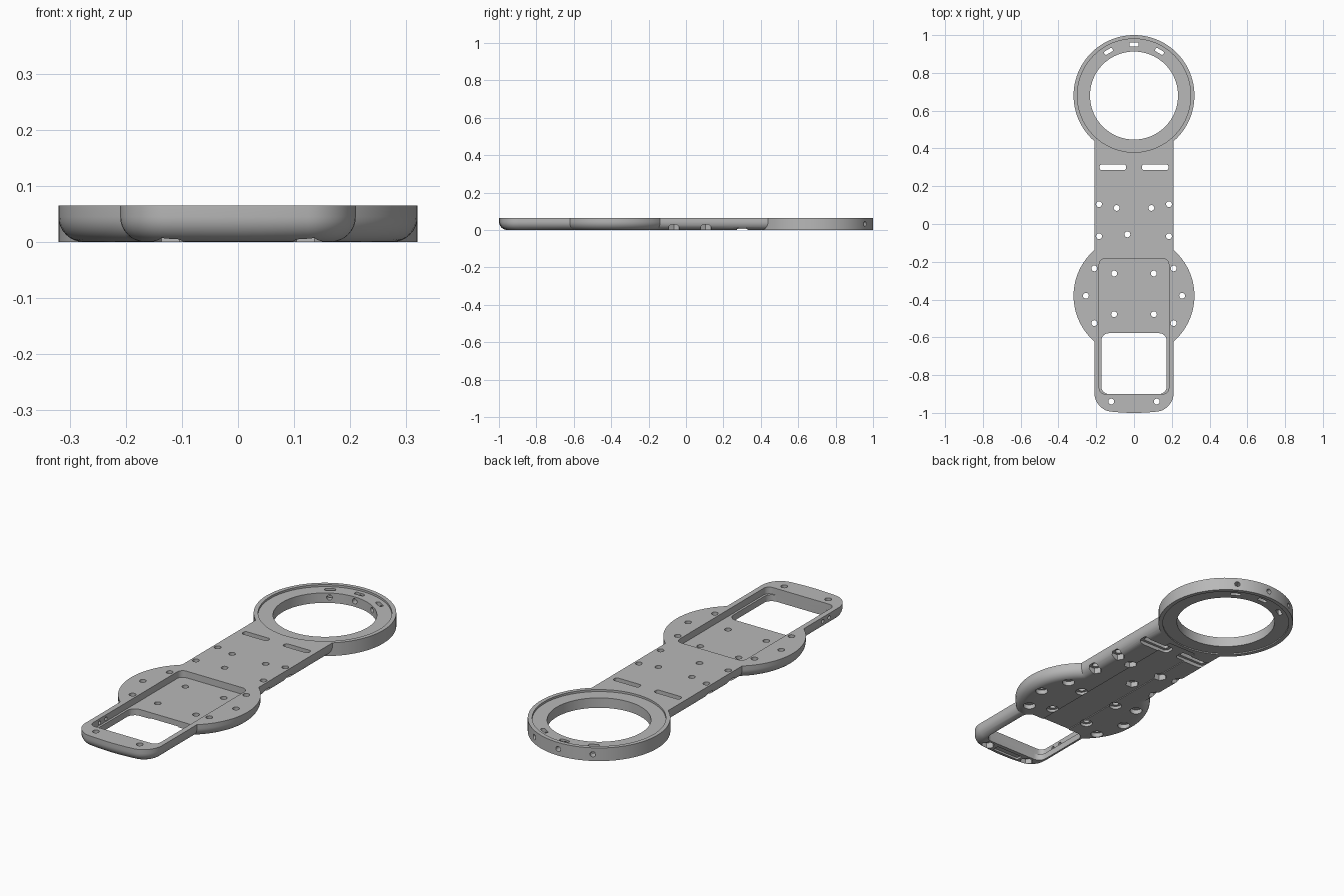
import bpy, bmesh, math
from mathutils import Matrix, Vector

if "Cube" in bpy.data.objects:
    bpy.data.objects.remove(bpy.data.objects["Cube"], do_unlink=True)

TOP = 0.065          # plate thickness
FLOOR = 0.032        # tray floor height
FILLET = 0.045       # rounded lower edge
HEAD_Y, DISC_Y, R = 0.68, -0.38, 0.32

grey = bpy.data.materials.new("plain grey")
grey.use_nodes = True
colour = (0.48, 0.48, 0.48, 1)
grey.diffuse_color = colour
grey.node_tree.nodes["Principled BSDF"].inputs["Base Color"].default_value = colour


def loft(bm, layers):
    """Join a stack of (outline, z) layers into a closed solid."""
    rings = [[bm.verts.new((x, y, z)) for x, y in pts] for pts, z in layers]
    n = len(rings[0])
    for a, b in zip(rings, rings[1:]):
        for i in range(n):
            bm.faces.new((a[i], a[(i + 1) % n], b[(i + 1) % n], b[i]))
    bm.faces.new(rings[0][::-1])
    bm.faces.new(rings[-1])


def circle(x, y, r, n=24, turn=0.0):
    return [(x + r * math.cos(turn + math.tau * i / n),
             y + r * math.sin(turn + math.tau * i / n)) for i in range(n)]


def rounded(x0, x1, y0, y1, r, n=6, turn=0.0):
    """Rounded rectangle outline, optionally turned about its middle."""
    cx, cy = (x0 + x1) / 2, (y0 + y1) / 2
    corners = ((x1 - r, y1 - r), (x0 + r, y1 - r), (x0 + r, y0 + r), (x1 - r, y0 + r))
    pts = []
    for k, (px, py) in enumerate(corners):
        for i in range(n + 1):
            a = math.pi / 2 * (k + i / n)
            dx, dy = px + r * math.cos(a) - cx, py + r * math.sin(a) - cy
            pts.append((cx + dx * math.cos(turn) - dy * math.sin(turn),
                        cy + dx * math.sin(turn) + dy * math.cos(turn)))
    return pts


def handle_outline(d):
    """Long slab with a softly bowed front end, inset by d."""
    w, r = 0.21 - d, 0.085 - d
    pts = [(w, 0.55), (-w, 0.55)]
    left = [(-w + r - r * math.cos(a), -0.98 + d + r - r * math.sin(a))
            for a in (math.pi / 2 * i / 10 for i in range(11))]
    mid = [(w * t, -0.98 + d) for t in (-0.4, -0.2, 0, 0.2, 0.4)]
    right = [(-x, y) for x, y in reversed(left)]
    for x, y in left + mid + right:
        pts.append((x, y - 0.02 * (1 - (x / w) ** 2)))
    return pts


def filleted(outline, steps=8):
    """Layers rising from a rounded lower edge to the flat top."""
    layers = []
    for i in range(steps + 1):
        a = math.pi / 2 * i / steps
        layers.append((outline(FILLET * (1 - math.sin(a))), FILLET * (1 - math.cos(a))))
    return layers + [(outline(0), TOP)]


def solid(name, build):
    bm = bmesh.new()
    build(bm)
    bmesh.ops.recalc_face_normals(bm, faces=bm.faces)
    mesh = bpy.data.meshes.new(name)
    bm.to_mesh(mesh)
    bm.free()
    ob = bpy.data.objects.new(name, mesh)
    bpy.context.collection.objects.link(ob)
    mesh.materials.append(grey)
    return ob


def prisms(*items):
    """Builder for separate upright prisms given as (outline, z0, z1)."""
    def build(bm):
        for pts, z0, z1 in items:
            loft(bm, [(pts, z0), (pts, z1)])
    return build


def both(points):
    return [(s * x, y) for x, y in points for s in (-1, 1)]


# Hole layout
neck_holes = both([(0.185, 0.105), (0.185, -0.065), (0.092, 0.085), (0.12, -0.94)]) + [(-0.035, -0.055)]
disc_holes = both([(0.255, DISC_Y), (0.21, -0.235), (0.21, -0.525)])
tray_holes = both([(0.105, -0.262), (0.105, -0.478)])
slot_x = (-0.112, 0.112)
ring_angles = [math.radians(a) for a in (60, 90, 120)]

# Main solids
body = solid("mounting_plate", lambda bm: loft(bm, filleted(handle_outline)))
disc = solid("side_disc", lambda bm: loft(bm, filleted(lambda d: circle(0, DISC_Y, R - d, 96))))
ring = solid("head_ring", prisms((circle(0, HEAD_Y, R, 96), 0, TOP)))

# Large openings
opening = solid("ring_opening", prisms((circle(0, HEAD_Y, 0.233, 96), -0.1, 0.2)))
rebates = solid("ring_rebates", prisms((circle(0, HEAD_Y, 0.3, 96), TOP - 0.01, 0.2),
                                       (circle(0, HEAD_Y, 0.3, 96), -0.1, 0.006)))
tray = solid("tray_pocket", prisms((rounded(-0.184, 0.184, -0.9, -0.183, 0.03), FLOOR, 0.2)))
window = solid("tray_window", prisms((rounded(-0.173, 0.173, -0.9, -0.578, 0.04), -0.1, 0.1)))

# Underside recesses
channel = solid("under_channel", prisms(
    (rounded(-0.08, 0.08, -0.7, 0.36, 0.01), -0.1, 0.004),
    (rounded(-0.075, 0.075, -0.955, -0.92, 0.008), -0.1, 0.01)))
pockets = solid("fastener_pockets", prisms(
    *[(circle(x, y, 0.032, 6), -0.1, 0.03) for x, y in neck_holes],
    *[(circle(x, y, 0.029), -0.1, 0.022) for x, y in disc_holes],
    *[(circle(x, y, 0.029), -0.1, 0.014) for x, y in tray_holes],
    *[(rounded(x - 0.085, x + 0.085, 0.272, 0.328, 0.015), -0.1, 0.018) for x in slot_x]))

# Through holes and slots
holes = solid("through_holes", prisms(
    *[(circle(x, y, 0.0155), -0.1, 0.2) for x, y in neck_holes + disc_holes + tray_holes],
    *[(rounded(x - 0.07, x + 0.07, 0.285, 0.315, 0.012), -0.1, 0.2) for x in slot_x],
    *[(rounded(0.27 * math.cos(a) - 0.025, 0.27 * math.cos(a) + 0.025,
               HEAD_Y + 0.27 * math.sin(a) - 0.01, HEAD_Y + 0.27 * math.sin(a) + 0.01,
               0.007, 4, a - math.pi / 2), -0.1, 0.2) for a in ring_angles]))


def build_cross_holes(bm):
    """Horizontal screw holes in the ring and in one tray wall."""
    spots = [(Vector((0.28 * math.cos(a), HEAD_Y + 0.28 * math.sin(a), 0.033)),
              Vector((math.cos(a), math.sin(a), 0)), 0.013) for a in ring_angles]
    spots += [(Vector((-0.2, y, 0.045)), Vector((1, 0, 0)), 0.009) for y in (-0.82, -0.77)]
    for pos, way, r in spots:
        turn = way.to_track_quat("Z", "Y").to_matrix().to_4x4()
        bmesh.ops.create_cone(bm, cap_ends=True, segments=20, radius1=r, radius2=r,
                              depth=0.14, matrix=Matrix.Translation(pos) @ turn)


cross = solid("cross_holes", build_cross_holes)

# Combine everything into one plate
parts = [(disc, "UNION"), (ring, "UNION")]
parts += [(c, "DIFFERENCE") for c in (opening, rebates, tray, window, channel, pockets, holes, cross)]
for part, mode in parts:
    mod = body.modifiers.new(part.name, "BOOLEAN")
    mod.object, mod.operation, mod.solver = part, mode, "EXACT"
    part.hide_render = True

bpy.context.view_layer.update()
final = bpy.data.meshes.new_from_object(body.evaluated_get(bpy.context.evaluated_depsgraph_get()))
body.modifiers.clear()
body.data = final
final.materials.clear()
final.materials.append(grey)
for face in final.polygons:
    face.material_index = 0
for part, mode in parts:
    bpy.data.objects.remove(part, do_unlink=True)

# Smooth rounded surfaces, crisp edges
bpy.ops.object.select_all(action="DESELECT")
body.select_set(True)
bpy.context.view_layer.objects.active = body
bpy.ops.object.shade_smooth_by_angle(angle=math.radians(30))
